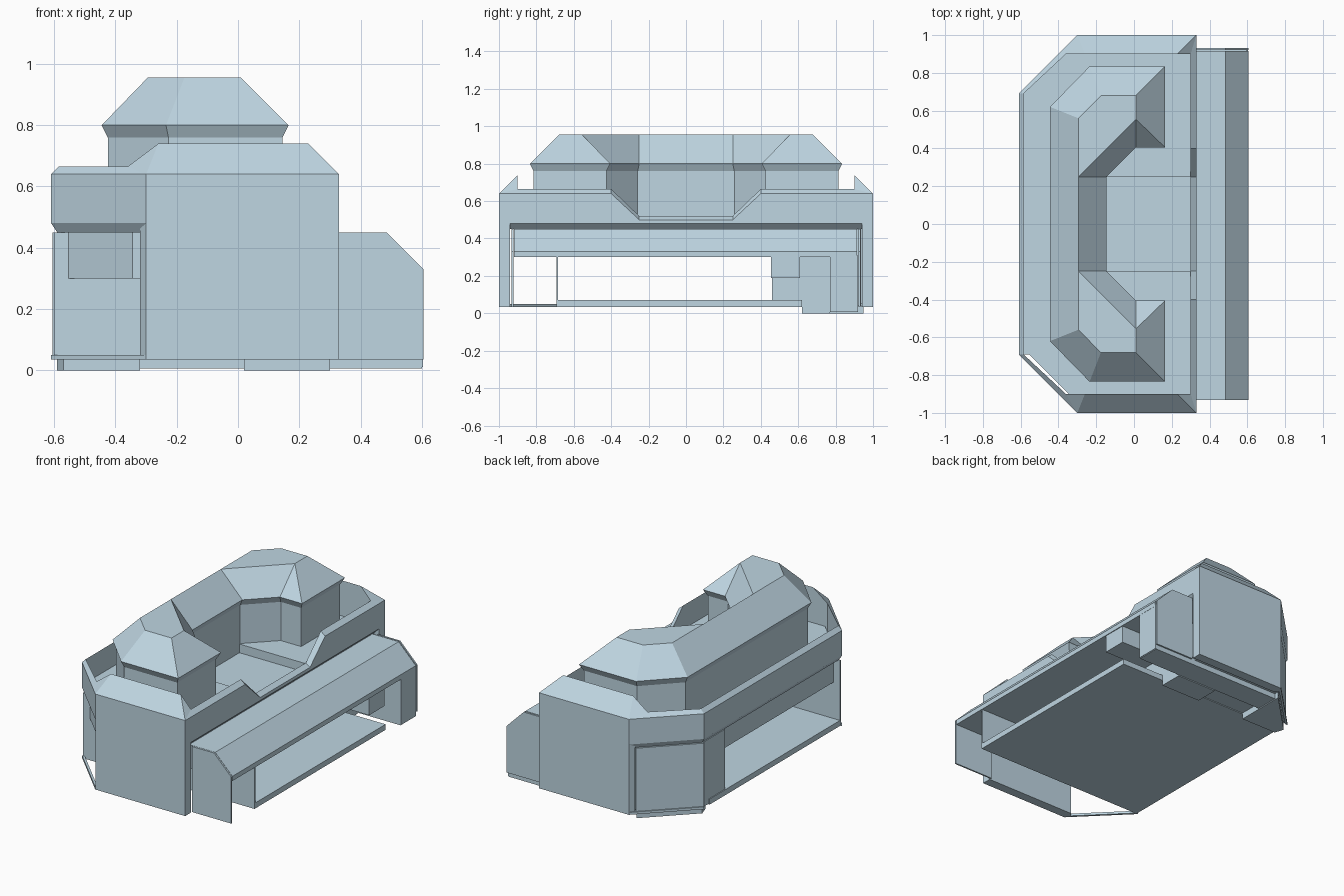
import bpy, bmesh

cube = bpy.data.objects.get("Cube")
if cube:
    bpy.data.objects.remove(cube)

mat = bpy.data.materials.new("pale_blue_grey")
mat.use_nodes = True
COLOUR = (0.52, 0.67, 0.76, 1)
mat.diffuse_color = COLOUR
mat.node_tree.nodes["Principled BSDF"].inputs["Base Color"].default_value = COLOUR


def finish(name, bm):
    bmesh.ops.remove_doubles(bm, verts=bm.verts[:], dist=0.0005)
    bmesh.ops.recalc_face_normals(bm, faces=bm.faces[:])
    mesh = bpy.data.meshes.new(name)
    bm.to_mesh(mesh)
    bm.free()
    mesh.materials.append(mat)
    obj = bpy.data.objects.new(name, mesh)
    bpy.context.collection.objects.link(obj)
    return obj


def skin(bm, a, b):
    for i in range(len(a)):
        j = (i + 1) % len(a)
        bm.faces.new((a[i], a[j], b[j], b[i]))


def prism(name, outline, low, high, axis="z"):
    """Extrude a flat outline along z, or an (x, z) outline along y."""
    bm = bmesh.new()
    loops = []
    for t in (low, high):
        loops.append([bm.verts.new((u, v, t) if axis == "z" else (u, t, v))
                      for u, v in outline])
    skin(bm, *loops)
    bm.faces.new(loops[0])
    bm.faces.new(loops[1])
    return finish(name, bm)


def box(name, x, y, z):
    return prism(name, [(x[0], y[0]), (x[1], y[0]), (x[1], y[1]), (x[0], y[1])], *z)


def mirrored(points):
    """Complete a half loop with its reflection across y = 0."""
    return points + [(p[0], -p[1], *p[2:]) for p in reversed(points)]


def at(points, z):
    return [(p[0], p[1], z) for p in points]


def loft(name, halves, ring=False, cap_halves=False):
    bm = bmesh.new()
    loops = [[bm.verts.new(p) for p in mirrored(h)] for h in halves]
    for a, b in zip(loops, loops[1:]):
        skin(bm, a, b)
    if ring:
        skin(bm, loops[-1], loops[0])
    if cap_halves:
        n = len(halves[0])
        bm.faces.new(loops[-1][:n])
        bm.faces.new(loops[-1][n:])
    return finish(name, bm)


# Upper body: chamfered band with sloped parapet and a notch on the +x side
outer = [(.33, .25), (.33, .40), (.33, 1), (.33, 1), (-.30, 1), (-.30, 1), (-.61, .69)]
under = [(.30, .25), (.30, .40), (.30, .95), (.30, .95), (-.295, .98), (-.295, .98),
         (-.59, .685)]
rim = [(.33, .25, .50)] + at(outer[1:], .64)
crest = [(.30, .25, .52), (.30, .40, .665), (.30, .90, .665), (.23, .90, .74),
         (-.26, .90, .74), (-.36, .90, .665), (-.585, .69, .665)]
loft("upper_body", [at(under, .45), at(outer, .48), rim, crest, at(crest, .46)], ring=True)

# Ceiling of the hall, and the roof deck with its sunken middle
prism("hall_ceiling", mirrored([(.302, .90), (-.345, .90), (-.555, .69)]), .30, .46)
prism("roof_deck", [(.302, -.90), (.302, -.25), (-.20, -.25), (-.20, .25), (.302, .25),
                    (.302, .90), (-.36, .90), (-.585, .69), (-.585, -.69), (-.555, -.69),
                    (-.345, -.90)], .46, .515)

# U-shaped roof house with flared eaves and hipped top
wall = [(-.165, .258), (.002, .425), (.145, .425), (.145, .815), (-.227, .815),
        (-.425, .612), (-.425, .25)]
eave = [(-.145, .25), (.01, .405), (.165, .405), (.165, .835), (-.235, .835),
        (-.445, .62), (-.445, .25)]
ridge = [(-.295, .25), (.01, .555), (.01, .555), (.01, .68), (-.175, .68),
         (-.295, .56), (-.295, .25)]
loft("roof_house", [at(wall, .46), at(wall, .76), at(eave, .80), at(ridge, .955)],
     cap_halves=True)

# End walls and awning end caps
awning_side = [(.33, .035), (.605, .035), (.605, .33), (.485, .45), (.33, .45)]
for side, s in (("front", -1), ("back", 1)):
    prism(side + "_end_wall",
          [(x, s * y) for x, y in [(.33, 1), (-.30, 1), (-.32, .965), (-.30, .94), (.33, .94)]],
          .035, .48)
    prism(side + "_awning_cap", awning_side, s * .922, s * .932, axis="y")
    # Thin sill across the chamfered corner
    prism(side + "_corner_sill",
          [(x, s * y) for x, y in [(-.30, 1), (-.61, .69), (-.59, .69), (-.30, .98)]],
          .035, .05)

# Awning along the +x side
prism("awning", [(.29, .30), (.605, .30), (.605, .33), (.485, .45), (.29, .45)],
      -.92, .915, axis="y")

# Hall floor and the thin cross wall at its front end
box("hall_floor", (-.60, .60), (-.69, .62), (.035, .07))
prism("cross_wall", [(-.60, .035), (.60, .035), (.60, .31), (.30, .31), (.30, .45),
                     (-.60, .45)], -.692, -.684, axis="y")

# Solid room at the back end, with its corner panel
prism("back_room", [(.30, .935), (-.33, .935), (-.595, .67), (-.595, .46), (.30, .46)],
      .04, .45)
prism("corner_panel", [(-.325, .965), (-.605, .685), (-.58, .66), (-.30, .94)], .05, .45)
prism("corner_foot", [(-.32, .95), (-.59, .68), (-.57, .62), (-.32, .62)], 0, .04)

# Hanging locker, leg and base pieces beneath the awning
box("hanging_locker", (.29, .60), (.455, .61), (.19, .31))
box("awning_leg", (.325, .604), (.77, .92), (.01, .31))
box("base_strip", (-.32, .60), (.77, .92), (.006, .055))
box("base_foot", (.02, .30), (.62, .77), (0, .045))
